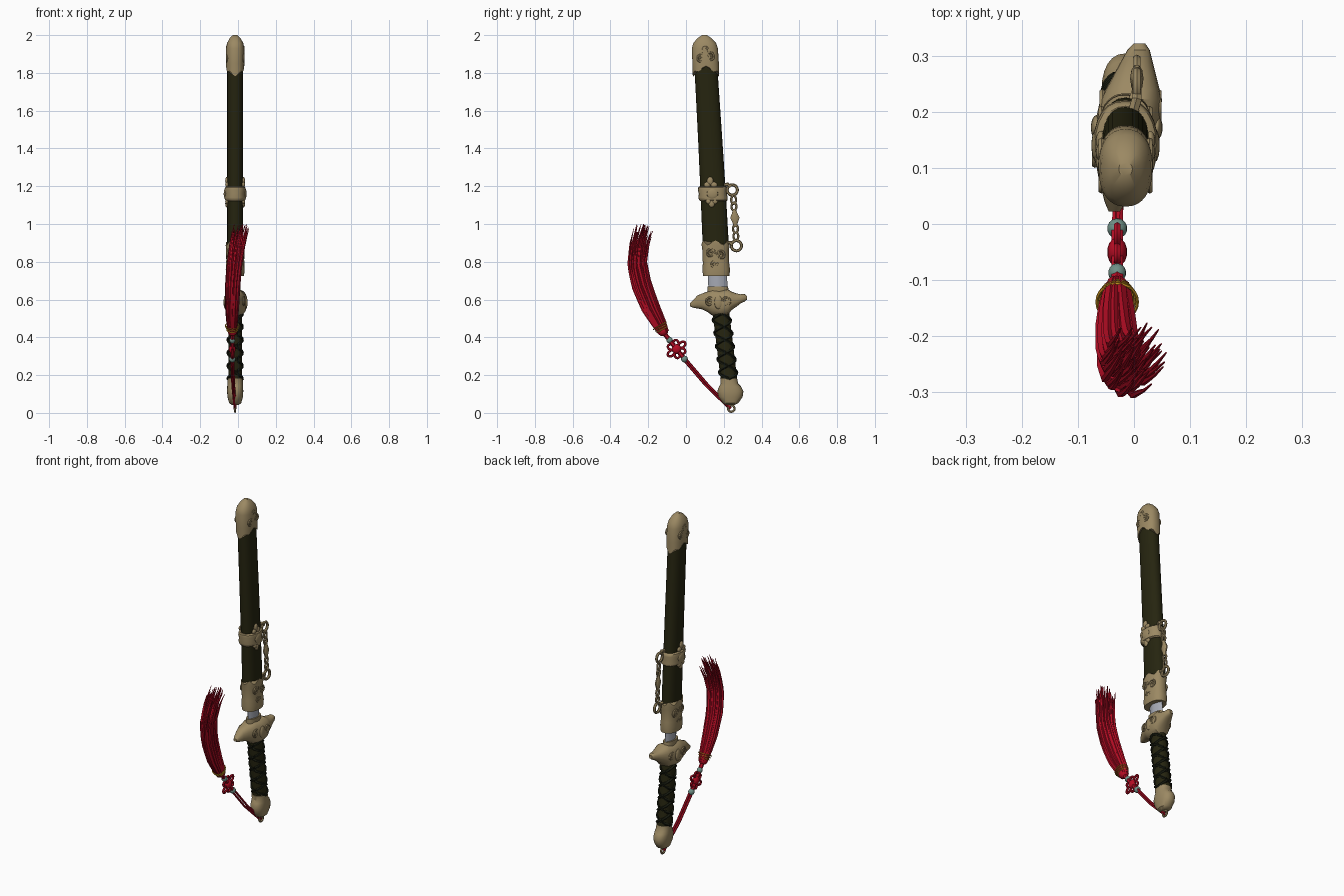
import bpy, math, random
from mathutils import Vector as V

if "Cube" in bpy.data.objects:
    bpy.data.objects.remove(bpy.data.objects["Cube"])
random.seed(4)
X0 = -0.015                                   # sword centre plane

def mat(name, r, g, b):
    m = bpy.data.materials.new(name)
    m.diffuse_color = (r, g, b, 1)
    m.use_nodes = True
    m.node_tree.nodes["Principled BSDF"].inputs["Base Color"].default_value = m.diffuse_color
    return m

BRONZE = mat("antique bronze", .33, .25, .125)
LACQUER = mat("dark olive lacquer", .019, .018, .005)
WRAP = mat("black grip cord", .009, .011, .005)
RED = mat("crimson silk", .47, .004, .018)
JADE = mat("jade", .16, .28, .24)
STEEL = mat("steel", .38, .40, .46)
GOLD = mat("gold thread", .60, .30, .015)

def build(name, verts, faces, material):
    me = bpy.data.meshes.new(name)
    me.from_pydata([tuple(v) for v in verts], [], faces)
    me.materials.append(material)
    ob = bpy.data.objects.new(name, me)
    bpy.context.collection.objects.link(ob)
    return ob

def loft(name, rings, material, n=24, e=2.3, edge=None, edge_at=0, closed=False):
    """Skin superellipse rings (centre, u, v); edge(angle) shifts one end ring in z."""
    verts, faces = [], []
    for k, (c, u, v) in enumerate(rings):
        for i in range(n):
            a = 2 * math.pi * i / n
            ca, sa = math.cos(a), math.sin(a)
            p = (c + u * math.copysign(abs(ca) ** (2 / e), ca)
                 + v * math.copysign(abs(sa) ** (2 / e), sa))
            if edge and k == edge_at % len(rings):
                p.z += edge(a)
            verts.append(p)
    m = len(rings)
    for k in range(m if closed else m - 1):
        for i in range(n):
            j = (i + 1) % n
            k2 = (k + 1) % m
            faces.append((k * n + i, k * n + j, k2 * n + j, k2 * n + i))
    if not closed:
        faces += [tuple(range(n - 1, -1, -1)), tuple(range((m - 1) * n, m * n))]
    return build(name, verts, faces, material)

def upright(name, st, material, x=X0, **kw):
    """Stations (z, centre y, half depth y, half width x)."""
    return loft(name, [(V((x, cy, z)), V((hx, 0, 0)), V((0, hy, 0))) for z, cy, hy, hx in st],
                material, **kw)

def tube(name, pts, rad, material, n=6, closed=False):
    rings, m = [], len(pts)
    for i, p in enumerate(pts):
        a = pts[i - 1] if (i or closed) else p
        b = pts[(i + 1) % m] if (i < m - 1 or closed) else p
        t = (b - a).normalized()
        ref = V((1, 0, 0)) if abs(t.x) < .8 else V((0, 0, 1))
        u = t.cross(ref).normalized()
        r = rad[i] if isinstance(rad, list) else rad
        rings.append((p, u * r, t.cross(u) * r))
    return loft(name, rings, material, n=n, e=2, closed=closed)

def ring(name, c, ry, rz, r, material, u=V((0, 1, 0)), v=V((0, 0, 1)), n=20):
    pts = [V(c) + u * ry * math.cos(2 * math.pi * i / n) + v * rz * math.sin(2 * math.pi * i / n)
           for i in range(n)]
    return tube(name, pts, r, material, closed=True)

def blob(name, c, s, material):
    bpy.ops.mesh.primitive_uv_sphere_add(segments=14, ring_count=8, location=c)
    ob = bpy.context.object
    ob.name, ob.scale = name, s
    ob.data.materials.append(material)
    return ob

def scroll(name, x, y, z, size, turn, start):
    pts = []
    for i in range(22):
        k = i / 21
        a = start + turn * k * 1.6 * 2 * math.pi
        pts.append(V((x, y + size * (1 - .85 * k) * math.cos(a), z + size * (1 - .85 * k) * math.sin(a))))
    tube(name, pts, .006, BRONZE)

# --- scabbard and its metal fittings
upright("scabbard", [(.75, .160, .068, .042), (.92, .156, .069, .042), (1.16, .144, .067, .042),
                     (1.45, .128, .064, .042), (1.9, .101, .060, .042)], LACQUER)
upright("tip_cap", [(1.79, .106, .070, .048), (1.85, .104, .070, .049), (1.93, .100, .069, .048),
                    (1.958, .099, .060, .043), (1.985, .098, .036, .028), (2.0, .098, .012, .012)],
        BRONZE, n=32, edge=lambda a: .018 * (1 + math.cos(2 * a)) + .010 * math.cos(6 * a))
upright("throat_fitting", [(.725, .160, .070, .047), (.76, .160, .073, .050), (.79, .159, .070, .047),
                           (.86, .157, .070, .047), (.885, .157, .074, .050), (.90, .156, .074, .049)],
        BRONZE, n=32, edge=lambda a: .012 * math.cos(6 * a), edge_at=-1)
upright("middle_band", [(1.122, .145, .070, .046), (1.127, .145, .075, .054), (1.14, .143, .078, .057),
                        (1.16, .142, .074, .053), (1.18, .141, .078, .057), (1.193, .140, .075, .054),
                        (1.198, .140, .070, .046)], BRONZE)
for s in (-1, 1):
    # clover ornaments above and below the band, scroll relief on the caps
    for y, z, ry, rz in ((.128, 1.228, .017, .022), (.112, 1.208, .018, .014), (.148, 1.208, .018, .014),
                         (.136, 1.108, .016, .020), (.120, 1.120, .016, .014), (.152, 1.120, .016, .014),
                         (.140, 1.160, .030, .028)):
        blob("band_ornament", (X0 + s * (.052 if rz > .025 else .044), y, z), (.009, ry, rz), BRONZE)
    for y, z, sz, t, a in ((.130, .845, .026, 1, 0), (.185, .835, .026, -1, 3), (.155, .785, .022, 1, 2),
                           (.078, 1.875, .022, 1, 1), (.128, 1.885, .024, -1, 2), (.10, 1.925, .020, 1, 4)):
        scroll("scroll_relief", X0 + s * .043, y, z, sz, t, a)

# --- hanging chain on the back edge
CX = .005
for cy, cz in ((.245, 1.18), (.267, .885)):
    ring("hanger_ring", (CX, cy, cz), .027, .027, .008, BRONZE)
tube("hanger_lug", [V((CX - .01, .19, 1.205)), V((CX, .222, 1.21)), V((CX, .235, 1.195))], .010, BRONZE)
tube("hanger_lug", [V((CX - .01, .21, .90)), V((CX, .236, .90)), V((CX, .245, .89))], .010, BRONZE)
for cy, cz in ((.252, 1.128), (.254, 1.092), (.262, .975), (.264, .935)):
    ring("chain_link", (CX, cy, cz), .013, .021, .006, BRONZE, n=14)
upright("chain_charm", [(.985, .261, .007, .007), (1.01, .260, .016, .010), (1.033, .259, .026, .012),
                        (1.055, .258, .016, .010), (1.08, .256, .007, .007)], BRONZE, x=CX, n=10, e=2)

# --- blade section showing between throat and guard
upright("blade", [(.60, .172, .050, .022), (.82, .162, .052, .022)], STEEL, n=16, e=1.5)
upright("blade_collar", [(.64, .170, .056, .030), (.668, .168, .055, .028)], BRONZE, n=16)

# --- winged guard, lofted from front wing tip to back wing tip
rings = []
for y, z, hz, hx in ((.022, .572, .008, .010), (.04, .578, .022, .020), (.06, .587, .034, .028),
                     (.085, .590, .042, .038), (.115, .588, .055, .048), (.14, .585, .070, .055),
                     (.18, .579, .069, .058), (.222, .586, .068, .055), (.24, .593, .050, .048),
                     (.265, .597, .036, .038), (.29, .604, .024, .028), (.31, .609, .020, .020),
                     (.322, .609, .010, .010)):
    rings.append((V((-.013 + (y - .17) * .15, y, z)), V((0, 0, hz)), V((hx, 0, 0))))
loft("guard", rings, BRONZE, n=20, e=2.4)
for s in (-1, 1):
    for y, sz, t, a in ((.125, .026, 1, 0), (.215, .026, -1, 3)):
        scroll("guard_scroll", -.013 + (y - .17) * .15 + s * .050, y, .588, sz, t, a)
    blob("guard_boss", (-.013 + s * .054, .172, .585), (.010, .022, .035), BRONZE)

# --- grip with crossing cords
def gy(z):
    return .185 + (.53 - z) * .12
upright("grip", [(z, gy(z), .044, .036) for z in (.16, .28, .40, .54)], LACQUER)
for d in (-1, 1):
    for ph in (0, math.pi):
        pts = []
        for i in range(73):
            z = .18 + .345 * i / 72
            a = d * i / 72 * 2.5 * 2 * math.pi + ph
            pts.append(V((X0 + .038 * math.cos(a), gy(z) + .046 * math.sin(a), z)))
        tube("grip_cord", pts, .008, WRAP, n=5)

# --- pommel and its ring
upright("pommel", [(.042, .236, .022, .018), (.052, .236, .042, .032), (.085, .236, .064, .041),
                   (.115, .235, .069, .043), (.14, .233, .058, .042), (.155, .230, .046, .041),
                   (.182, .226, .045, .040), (.187, .226, .038, .034)], BRONZE)
ring("pommel_ring", (X0, .240, .023), .017, .017, .006, BRONZE)

# --- red cord, jade beads and knot
A, B, C, H = V((X0, .236, .022)), V((-.03, -.008, .285)), V((-.03, -.087, .385)), V((-.03, -.118, .425))
for s in (-1, 1):
    off = V((s * .004, s * .004, s * .004))
    tube("hanging_cord", [A + off * .5, A.lerp(B, .5) + off + V((-.003, -.006, -.004)), B + off], .0065, RED)
tube("cord_core", [B, C, H], .012, RED)
blob("lower_bead", B, (.018, .018, .018), JADE)
blob("upper_bead", C, (.016, .017, .017), JADE)
K = V((-.03, -.050, .338))
ax = (C - B).normalized()
side = V((0, ax.z, -ax.y))
blob("knot_heart", K, (.018, .026, .026), RED)
for a in (0, 58, 122, 180, 238, 302):
    u = side * math.cos(math.radians(a)) + ax * math.sin(math.radians(a))
    w = V((0, -u.z, u.y))
    big = 1 if a % 180 == 0 else .85
    ring("knot_loop", K + u * .036 * big, .021 * big, .014, .0065, RED, u, w, n=14)

# --- tassel: solid core with many tapering strands
KEYS = [(-.03, -.118, .425, .022), (-.031, -.148, .485, .036), (-.031, -.188, .56, .047),
        (-.029, -.235, .68, .054), (-.022, -.258, .79, .057), (-.008, -.243, .90, .060),
        (.012, -.212, 1.0, .062)]
def along(t):
    f = min(max(t, 0), .9999) * (len(KEYS) - 1)
    i = int(f)
    return [a + (b - a) * (f - i) for a, b in zip(KEYS[i], KEYS[i + 1])]
core = []
for i in range(9):
    x, y, z, w = along(i / 8 * .62)
    w *= .9 - .5 * (i / 8) ** 3
    core.append((V((x, y, z)), V((w * .72, 0, 0)), V((0, w * .9, w * .45))))
loft("tassel_core", core, RED, n=16, e=2)
for k in range(52):
    r, a = math.sqrt((k + .5) / 52), k * 2.39996
    end = random.uniform(.88, 1.0)
    dx, dy = random.uniform(-.012, .022), random.uniform(-.012, .012)
    pts, rad = [], []
    for i in range(13):
        t = i / 12
        x, y, z, w = along(t * end)
        o, q = r * w * .9, t ** 3
        pts.append(V((x + o * .7 * math.cos(a) + dx * q, y + o * math.sin(a) + dy * q,
                      z + o * .4 * math.sin(a) * (1 - q))))
        rad.append(.0015 + .0085 * (1 - t ** 3))
    tube("tassel_strand", pts, rad, RED, n=5)
dirn = V((0, -.45, .89))
blob("tassel_head", H + dirn * .01, (.026, .028, .028), RED)
for d, r in ((.018, .030), (.030, .034), (.042, .038)):
    ring("gold_binding", H + V((0, -.5, .87)) * d, r * .95, r, .003, GOLD, V((1, 0, 0)), V((0, .87, .5)), n=24)

# --- smooth shading with crisp edges
for ob in bpy.data.objects:
    ob.select_set(True)
bpy.context.view_layer.objects.active = bpy.data.objects["scabbard"]
bpy.ops.object.shade_smooth_by_angle(angle=math.radians(35))
